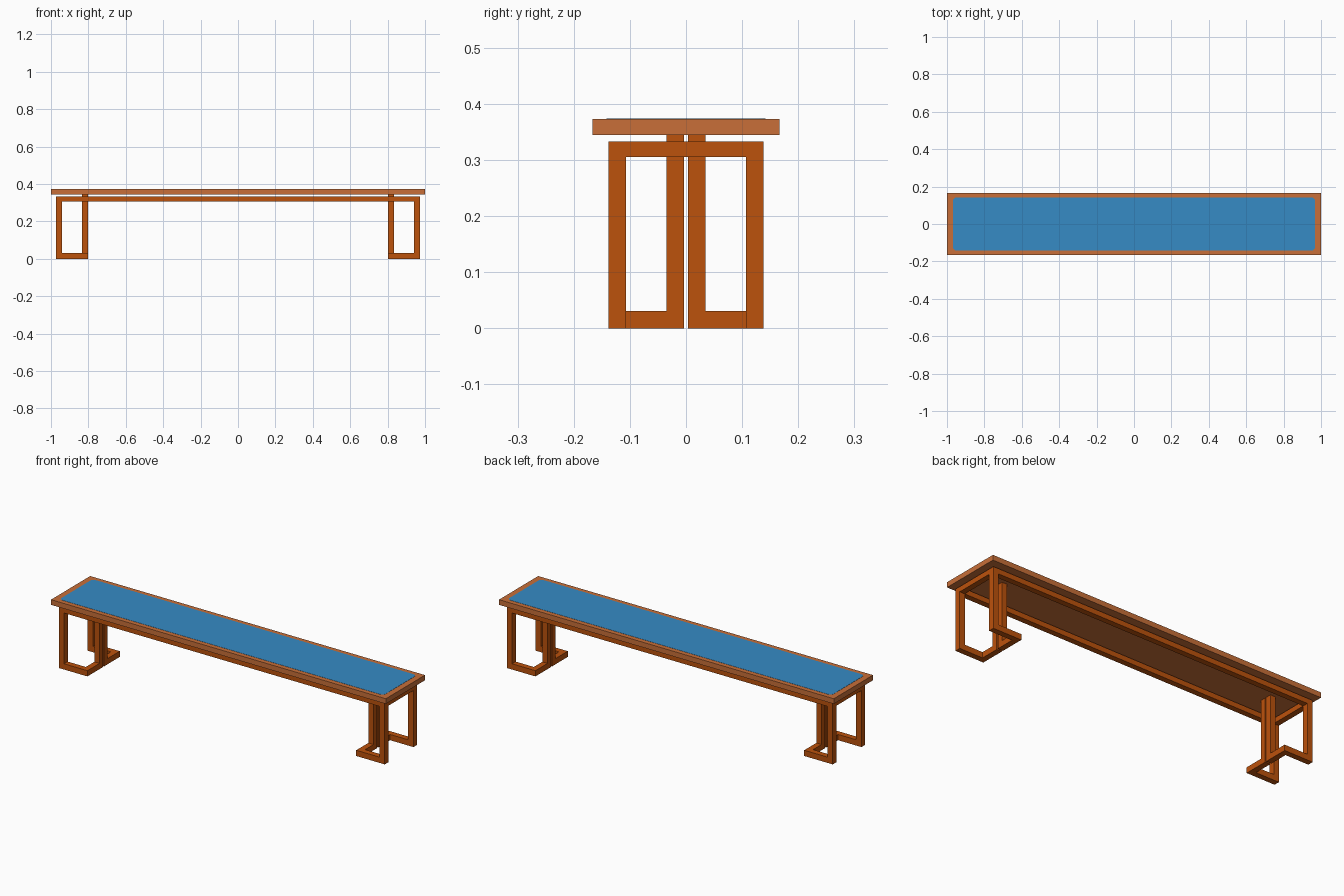
import bpy, bmesh, math

if "Cube" in bpy.data.objects:
    bpy.data.objects.remove(bpy.data.objects["Cube"])


def material(name, rgb):
    def lin(c):
        c /= 255
        return c / 12.92 if c <= 0.04045 else ((c + 0.055) / 1.055) ** 2.4
    m = bpy.data.materials.new(name)
    m.diffuse_color = (*[lin(c) for c in rgb], 1)
    m.use_nodes = True
    m.node_tree.nodes["Principled BSDF"].inputs["Base Color"].default_value = m.diffuse_color
    return m


frame_mat = material("dark orange wood", (188, 82, 12))
board_mat = material("light orange wood", (200, 111, 56))
pad_mat = material("blue pad", (54, 139, 197))


def finish(name, bm, mat):
    bmesh.ops.recalc_face_normals(bm, faces=bm.faces)
    me = bpy.data.meshes.new(name)
    bm.to_mesh(me)
    bm.free()
    me.materials.append(mat)
    ob = bpy.data.objects.new(name, me)
    bpy.context.collection.objects.link(ob)
    return ob


def add_box(bm, x0, x1, y0, y1, z0, z1):
    vs = bmesh.ops.create_cube(bm, size=1)["verts"]
    for v in vs:
        v.co = (x1 if v.co.x > 0 else x0,
                y1 if v.co.y > 0 else y0,
                z1 if v.co.z > 0 else z0)


T = 0.031               # bar thickness
X, Y = 0.973, 0.138     # outer frame half size
XI = 0.803              # inner edge of feet
YI = 0.004              # half gap between inner posts
Z0, Z1 = 0.305, 0.333   # under-frame height
S0, S1 = 0.345, 0.373   # seat board height

# seat board
bm = bmesh.new()
add_box(bm, -1, 1, -0.167, 0.167, S0, S1)
finish("seat_board", bm, board_mat)

# thin blue pad with rounded corners, let into the board
bm = bmesh.new()
px, py, r = 0.968, 0.142, 0.02
loop = []
for k, (sx, sy) in enumerate([(1, 1), (-1, 1), (-1, -1), (1, -1)]):
    for i in range(5):
        a = math.radians(90 * k + 22.5 * i)
        loop.append(bm.verts.new((sx * (px - r) + r * math.cos(a),
                                  sy * (py - r) + r * math.sin(a), S1 - 0.004)))
face = bm.faces.new(loop)
ext = bmesh.ops.extrude_face_region(bm, geom=[face])["geom"]
for v in ext:
    if isinstance(v, bmesh.types.BMVert):
        v.co.z = S1 + 0.001
finish("seat_pad", bm, pad_mat)

# rectangular under-frame
bm = bmesh.new()
for s in (1, -1):
    ya, yb = sorted((s * Y, s * (Y - T)))
    xa, xb = sorted((s * X, s * (X - T)))
    add_box(bm, -X, X, ya, yb, Z0, Z1)
    add_box(bm, xa, xb, -Y + T, Y - T, Z0, Z1)
finish("under_frame", bm, frame_mat)

# L-shaped legs: corner post, foot turning inward, inner post up to the seat
bm = bmesh.new()
add_box(bm, X - T, X, Y - T, Y, 0, Z0)             # corner post
add_box(bm, XI, X - T, Y - T, Y, 0, T)             # foot along the length
add_box(bm, XI, XI + T, YI + T, Y - T, 0, T)       # foot across
add_box(bm, XI, XI + T, YI, YI + T, 0, S0)         # inner post
legs = finish("legs", bm, frame_mat)
mod = legs.modifiers.new("four legs", 'MIRROR')
mod.use_axis = (True, True, False)
mod.use_mirror_merge = False
